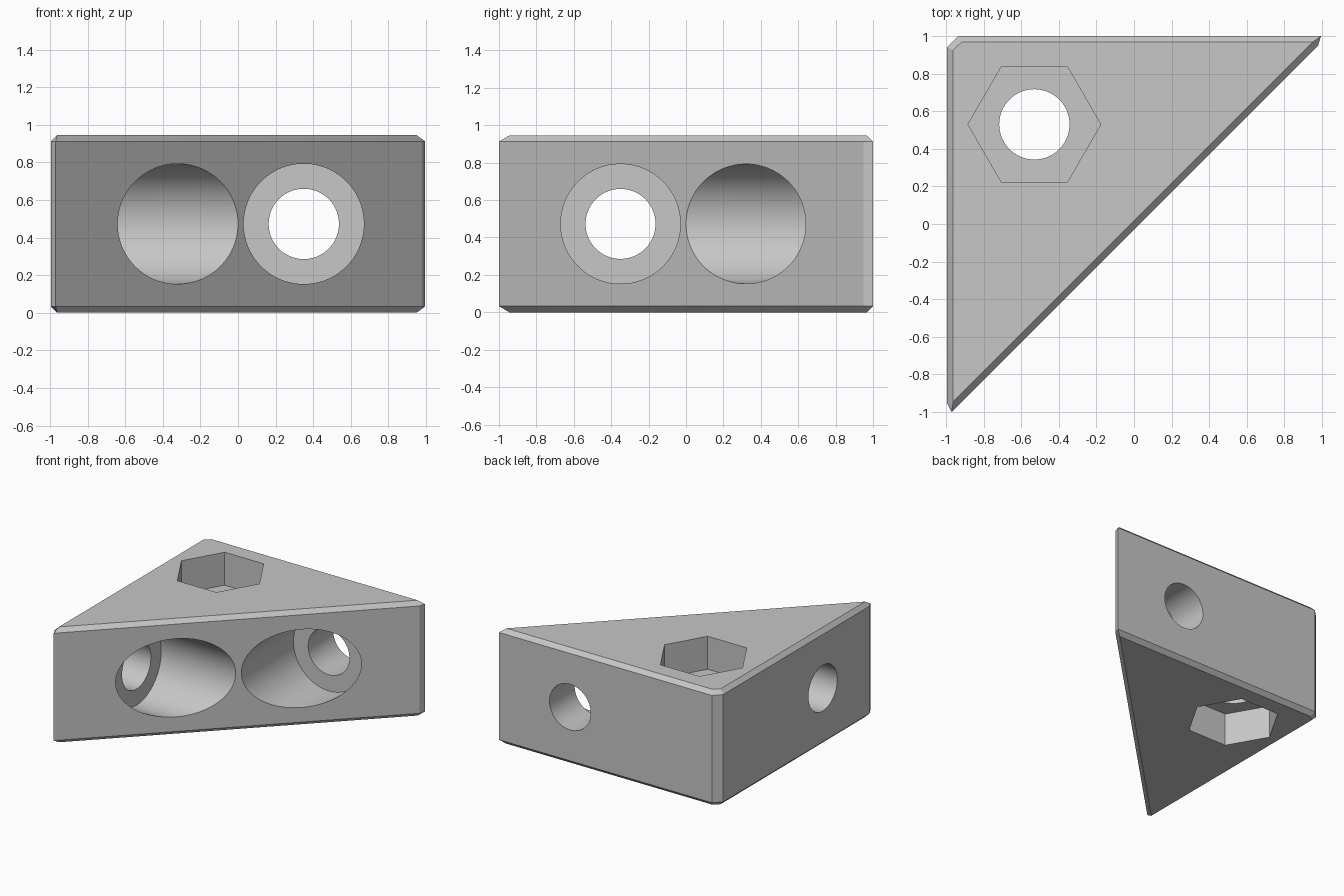
import bpy, bmesh, math
from mathutils import Matrix, Vector

cube = bpy.data.objects.get("Cube")
if cube:
    bpy.data.objects.remove(cube, do_unlink=True)

HEIGHT, CHAMFER = 0.945, 0.033
MID = HEIGHT / 2
BORE_R, BOLT_R, HEX_R = 0.32, 0.187, 0.353
BORE_FLOOR, HEX_DEPTH = 0.675, 0.27

grey = bpy.data.materials.new("plain grey")
grey.use_nodes = True
colour = (0.57, 0.57, 0.57, 1)
grey.diffuse_color = colour
grey.node_tree.nodes["Principled BSDF"].inputs["Base Color"].default_value = colour


def make_object(name, bm):
    mesh = bpy.data.meshes.new(name)
    bm.to_mesh(mesh)
    bm.free()
    obj = bpy.data.objects.new(name, mesh)
    bpy.context.collection.objects.link(obj)
    mesh.materials.append(grey)
    return obj


def rod(name, start, end, radius, sides=96):
    """Prism or cylinder running from start to end."""
    start, end = Vector(start), Vector(end)
    axis = end - start
    turn = axis.to_track_quat('Z', 'Y').to_matrix().to_4x4()
    if abs(axis.z) > 0:
        turn = Matrix.Identity(4)
    bm = bmesh.new()
    bmesh.ops.create_cone(bm, cap_ends=True, segments=sides, radius1=radius,
                          radius2=radius, depth=axis.length,
                          matrix=Matrix.Translation((start + end) / 2) @ turn)
    # put a hexagon's corners on the x axis
    if sides == 6:
        bmesh.ops.rotate(bm, verts=bm.verts, cent=start,
                         matrix=Matrix.Rotation(math.radians(30), 3, 'Z'))
    return make_object(name, bm)


# Triangular block: wide middle outline, inset top and bottom outlines
outer = [(-0.995, 0.94), (-0.935, 1), (0.995, 1), (0.98, 0.95),
         (-0.97, -1), (-0.995, -0.953)]
inset = [(-0.962, 0.925), (-0.918, 0.967), (0.95, 0.967), (-0.962, -0.945)]
bm = bmesh.new()
for outline, edge in ((outer, CHAMFER), (inset, 0)):
    for x, y in outline:
        for z in (edge, HEIGHT - edge):
            bm.verts.new((x, y, z))
bmesh.ops.convex_hull(bm, input=bm.verts)
bmesh.ops.dissolve_limit(bm, angle_limit=math.radians(1), verts=bm.verts, edges=bm.edges)
bmesh.ops.recalc_face_normals(bm, faces=bm.faces)
block = make_object("corner_block", bm)

# Bolt holes with wide bores from the sloping face, and nut pockets
nut = (-0.53, 0.53)
cutters = [
    rod("back_bore", (0.35, -1.3, MID), (0.35, BORE_FLOOR, MID), BORE_R),
    rod("back_bolt_hole", (0.35, 0.5, MID), (0.35, 1.3, MID), BOLT_R),
    rod("side_bore", (1.3, -0.35, MID), (-BORE_FLOOR, -0.35, MID), BORE_R),
    rod("side_bolt_hole", (-0.5, -0.35, MID), (-1.3, -0.35, MID), BOLT_R),
    rod("upright_bolt_hole", (*nut, -0.2), (*nut, HEIGHT + 0.2), BOLT_R),
    rod("top_nut_pocket", (*nut, HEIGHT - HEX_DEPTH), (*nut, HEIGHT + 0.2), HEX_R, 6),
    rod("bottom_nut_pocket", (*nut, -0.2), (*nut, HEX_DEPTH), HEX_R, 6),
]

bpy.ops.object.select_all(action='DESELECT')
bpy.context.view_layer.objects.active = block
block.select_set(True)
for cutter in cutters:
    cutter.hide_render = True
    cut = block.modifiers.new(cutter.name, 'BOOLEAN')
    cut.operation, cut.solver, cut.object = 'DIFFERENCE', 'EXACT', cutter
    bpy.ops.object.modifier_apply(modifier=cut.name)
    bpy.data.objects.remove(cutter, do_unlink=True)

bpy.ops.object.shade_smooth_by_angle(angle=math.radians(20))
